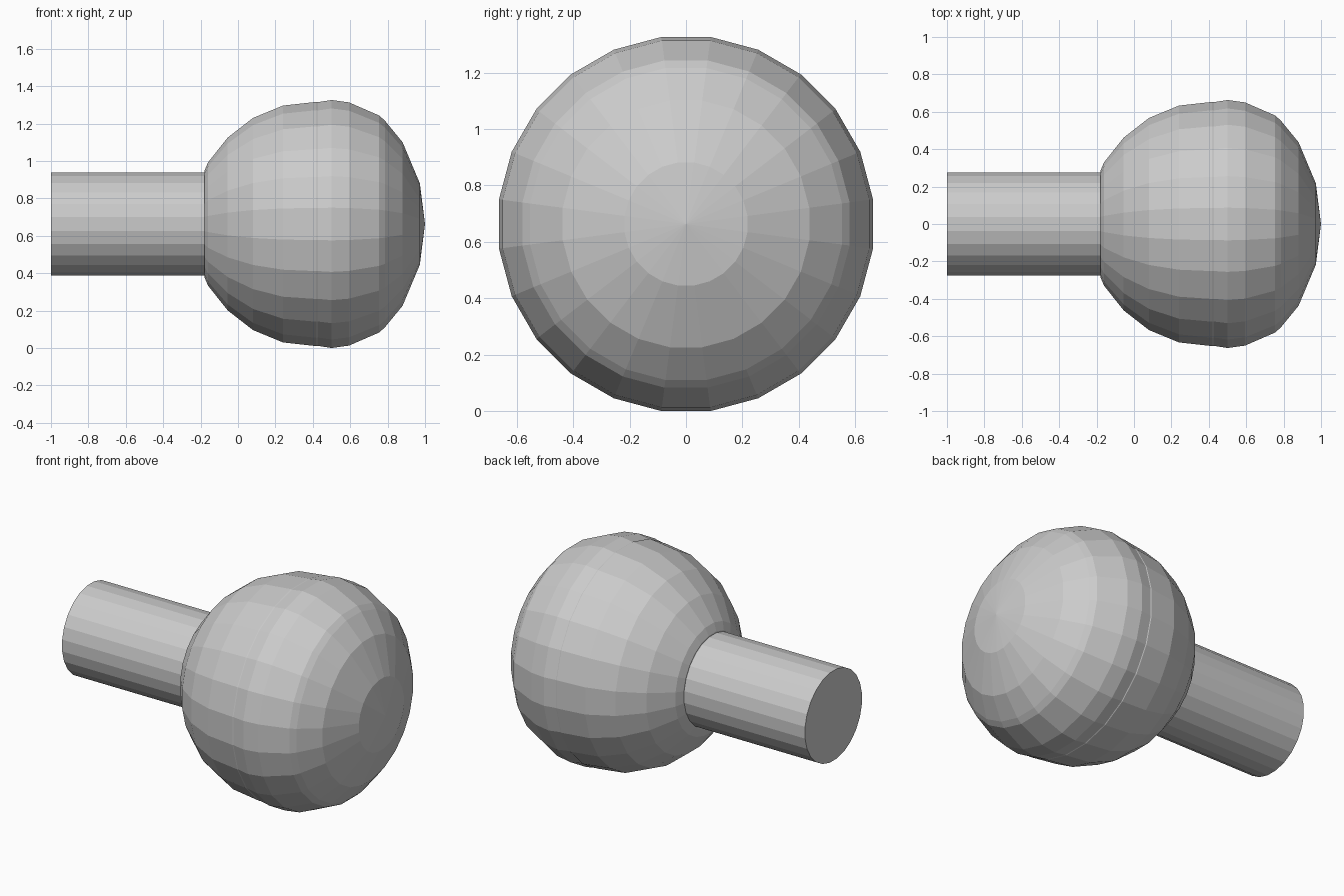
import bpy, bmesh, math

if "Cube" in bpy.data.objects:
    bpy.data.objects.remove(bpy.data.objects["Cube"])

SIDES = 24
STEP = 2 * math.pi / SIDES
FLAT = math.cos(STEP / 2)   # profile radii are measured to the flats
CENTRE_Z = 0.663


def lathe(name, profile, tip=None):
    """Turn (x, radius) points about the x axis; close with a disc or a tip."""
    bm = bmesh.new()
    rings = []
    for x, r in profile:
        rings.append([bm.verts.new((x,
                                    r / FLAT * math.cos((i + 0.5) * STEP),
                                    CENTRE_Z + r / FLAT * math.sin((i + 0.5) * STEP)))
                      for i in range(SIDES)])
    for a, b in zip(rings, rings[1:]):
        for i in range(SIDES):
            j = (i + 1) % SIDES
            bm.faces.new((a[i], a[j], b[j], b[i]))
    bm.faces.new(rings[0])
    if tip is None:
        bm.faces.new(rings[-1])
    else:
        apex = bm.verts.new((tip, 0, CENTRE_Z))
        for i in range(SIDES):
            bm.faces.new((rings[-1][i], rings[-1][(i + 1) % SIDES], apex))
    bmesh.ops.recalc_face_normals(bm, faces=bm.faces)
    mesh = bpy.data.meshes.new(name)
    bm.to_mesh(mesh)
    bm.free()
    obj = bpy.data.objects.new(name, mesh)
    bpy.context.collection.objects.link(obj)
    return obj


# Straight handle
lathe("stem", [(-1.0, 0.275), (-0.17, 0.275)])

# Rounded head with a fine seam before its widest ring
lathe("round_head", [
    (-0.18, 0.283), (-0.16, 0.33), (-0.055, 0.462), (0.08, 0.567),
    (0.24, 0.633), (0.42, 0.653), (0.425, 0.651), (0.50, 0.663),
    (0.594, 0.65), (0.755, 0.58), (0.785, 0.553), (0.88, 0.437),
    (0.972, 0.218)], tip=1.0)
